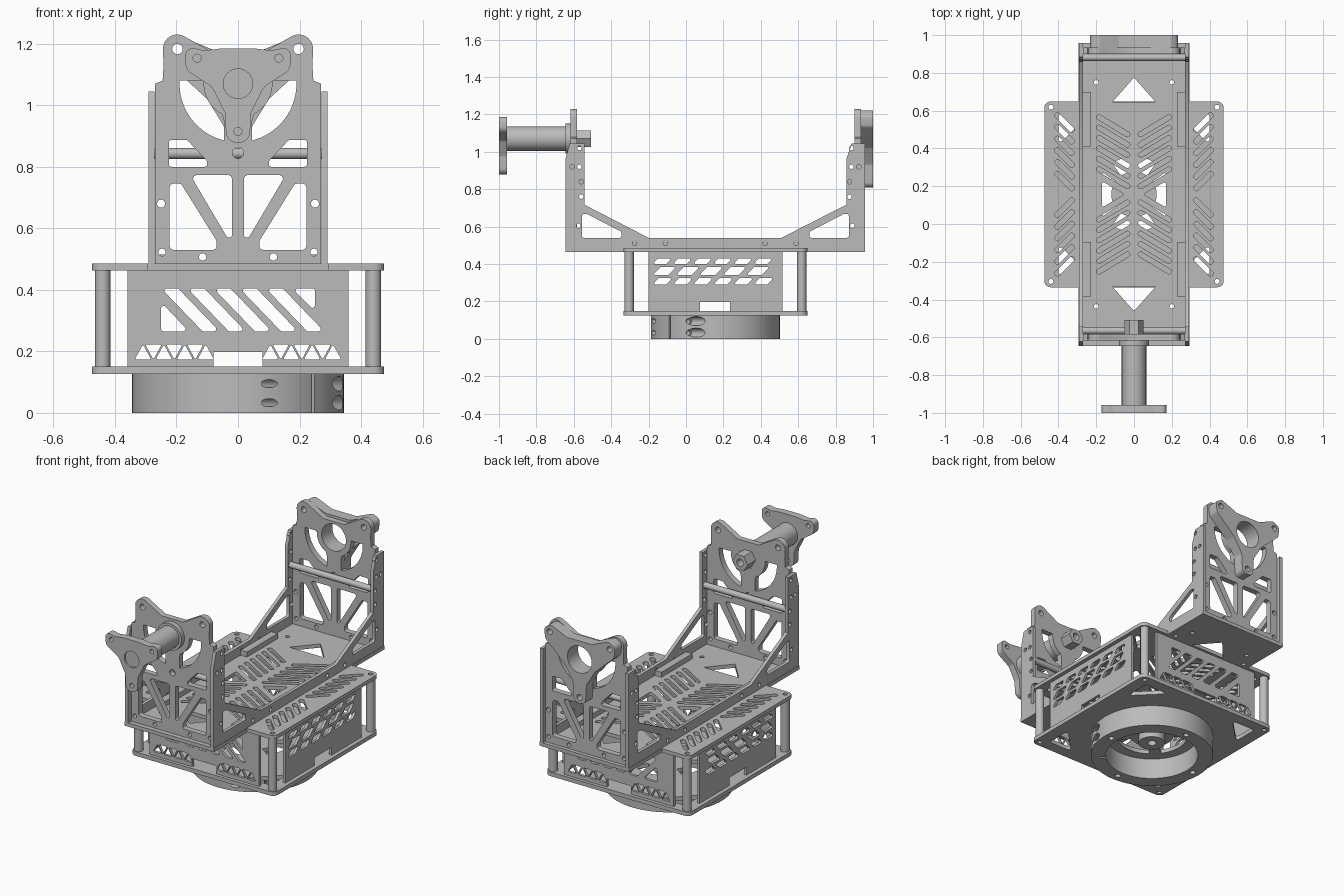
import bpy, bmesh
from math import sin, cos, tan, pi, radians
from mathutils import Vector, Matrix

cube = bpy.data.objects.get("Cube")
if cube:
    bpy.data.objects.remove(cube, do_unlink=True)

grey = bpy.data.materials.new("machined grey")
grey.use_nodes = True
grey.diffuse_color = (0.5, 0.5, 0.5, 1)
grey.node_tree.nodes["Principled BSDF"].inputs["Base Color"].default_value = (0.5, 0.5, 0.5, 1)

MID = 0.157   # y of the base centre
HUB = 1.07    # z of the tilt axis


# ---- 2D outline helpers ----
def arc(cx, cy, r, a0, a1, n=24):
    return [(cx + r * cos(radians(a0 + (a1 - a0) * i / n)),
             cy + r * sin(radians(a0 + (a1 - a0) * i / n))) for i in range(n + 1)]


def circle(cx, cy, r, n=24):
    return arc(cx, cy, r, 0, 360, n)[:-1]


def rounded(pts, r=0.012, n=5):
    out, pts = [], [Vector(p) for p in pts]
    for i, p in enumerate(pts):
        a, b = pts[i - 1] - p, pts[(i + 1) % len(pts)] - p
        ang = a.angle(b)
        if ang > 3.0:
            out.append(tuple(p))
            continue
        d = min(r / tan(ang / 2), a.length * 0.48, b.length * 0.48)
        s, e = p + a.normalized() * d, p + b.normalized() * d
        rr = d * tan(ang / 2)
        c = p + (a.normalized() + b.normalized()).normalized() * rr / sin(ang / 2)
        t = (s - c).angle_signed(e - c)
        for k in range(n + 1):
            out.append(tuple(c + Matrix.Rotation(-t * k / n, 2) @ (s - c)))
    return out


def slot(x0, y0, x1, y1, r):
    a, b = Vector((x0, y0)), Vector((x1, y1))
    d = (b - a).normalized() * r
    s = Vector((-d.y, d.x))
    return rounded([a - d + s, b + d + s, b + d - s, a - d - s], r * 0.98)


def box(x0, y0, x1, y1, r=0.0):
    pts = [(x0, y0), (x1, y0), (x1, y1), (x0, y1)]
    return rounded(pts, r) if r else pts


def mirror(shapes, c=0.0):
    return shapes + [[(2 * c - x, y) for x, y in s] for s in shapes]


def flip(shapes, c):
    return shapes + [[(x, 2 * c - y) for x, y in s] for s in shapes]


def half(pts):
    """Close a right-hand profile with its mirror image."""
    return pts + [(-x, y) for x, y in reversed(pts)]


FRAMES = {"xy": ((1, 0, 0), (0, 1, 0), (0, 0, 1)),
          "xz": ((1, 0, 0), (0, 0, 1), (0, 1, 0)),
          "yz": ((0, 1, 0), (0, 0, 1), (1, 0, 0))}


def sheet(name, plane, lo, hi, outer, holes=()):
    """Extrude an outline with holes between two offsets along the plane normal."""
    cu = bpy.data.curves.new(name, "CURVE")
    cu.dimensions, cu.fill_mode, cu.extrude = "2D", "BOTH", (hi - lo) / 2
    for pts in [outer, *holes]:
        sp = cu.splines.new("POLY")
        sp.points.add(len(pts) - 1)
        for q, p in zip(sp.points, pts):
            q.co = (p[0], p[1], 0, 1)
        sp.use_cyclic_u = True
    tmp = bpy.data.objects.new("helper", cu)
    bpy.context.collection.objects.link(tmp)
    me = bpy.data.meshes.new_from_object(tmp.evaluated_get(bpy.context.evaluated_depsgraph_get()))
    bpy.data.objects.remove(tmp, do_unlink=True)
    bpy.data.curves.remove(cu)
    u, v, w = (Vector(a) for a in FRAMES[plane])
    m = Matrix((u, v, w)).transposed().to_4x4()
    m.translation = w * (lo + hi) / 2
    me.transform(m)
    bm = bmesh.new()
    bm.from_mesh(me)
    bmesh.ops.remove_doubles(bm, verts=bm.verts, dist=1e-5)
    bmesh.ops.recalc_face_normals(bm, faces=bm.faces)
    bm.to_mesh(me)
    bm.free()
    me.name = name
    me.materials.clear()
    me.materials.append(grey)
    ob = bpy.data.objects.new(name, me)
    bpy.context.collection.objects.link(ob)
    bpy.ops.object.select_all(action="DESELECT")
    ob.select_set(True)
    bpy.context.view_layer.objects.active = ob
    bpy.ops.object.shade_smooth_by_angle(angle=radians(30))
    return ob


# ---- split clamp ring under the base ----
ring = sheet("clamp_ring", "xy", 0, 0.126,
             arc(0, MID, 0.345, -44, 314, 96) + arc(0, MID, 0.26, 314, -44, 96),
             [circle(0.3 * cos(a * pi / 2), MID + 0.3 * sin(a * pi / 2), 0.016) for a in range(4)])
for z in (0.033, 0.095):
    for name, r, t0, t1 in (("bore", 0.013, -0.4, 0.2), ("counterbore", 0.024, 0.1, 0.4)):
        c = Vector((0.215, MID - 0.215, z)) + Vector((1, 1, 0)).normalized() * (t0 + t1) / 2
        bpy.ops.mesh.primitive_cylinder_add(radius=r, depth=t1 - t0, location=c,
                                            rotation=(pi / 2, 0, -pi / 4))
        cut = bpy.context.object
        cut.name, cut.hide_render, cut.display_type = name, True, "WIRE"
        mod = ring.modifiers.new(name, "BOOLEAN")
        mod.operation, mod.solver, mod.object = "DIFFERENCE", "EXACT", cut
        bpy.context.view_layer.objects.active = ring
        bpy.ops.object.modifier_apply(modifier=mod.name)
        bpy.data.objects.remove(cut, do_unlink=True)

# ---- bottom plate with ring windows, and the hub below it ----
post_holes = flip(mirror([circle(0.44, 0.618, 0.013)]), MID)
windows = [arc(0, MID, 0.2, a, a + 70) + arc(0, MID, 0.12, a + 70, a) for a in (-35, 55, 145, 235)]
corners = flip(mirror([rounded([(0.4, 0.58), (0.4, 0.42), (0.24, 0.58)])]), MID)
sheet("bottom_plate", "xy", 0.126, 0.15, box(-0.475, -0.335, 0.475, 0.649, 0.035),
      post_holes + windows + corners)
sheet("centre_hub", "xy", 0.08, 0.126, circle(0, MID, 0.075, 40), [circle(0, MID, 0.025)])

# ---- corner posts ----
for x in (-0.44, 0.44):
    for y in (MID - 0.461, MID + 0.461):
        sheet("corner_post", "xy", 0.15, 0.463, circle(x, y, 0.025), [circle(x, y, 0.013)])

# ---- front and back box panels: diagonal slots over a triangle truss ----
stripes = [rounded([(t, 0.405), (t + 0.055, 0.405), (t + 0.19, 0.265), (t + 0.135, 0.265)], 0.008)
           for t in (-0.25 + 0.085 * i for i in range(5))]
stripes += [rounded([(-0.25, 0.265), (-0.16, 0.265), (-0.25, 0.36)], 0.008),
            rounded([(0.175, 0.405), (0.25, 0.405), (0.25, 0.33)], 0.008)]
truss = []
for i in range(7):
    x, s = 0.105 + 0.034 * i, 1 if i % 2 else -1
    truss.append(rounded([(x - 0.027, 0.198 + s * 0.025), (x + 0.027, 0.198 + s * 0.025),
                          (x, 0.198 - s * 0.025)], 0.004))
panel = [(-0.36, 0.15), (-0.08, 0.15), (-0.08, 0.198), (0.08, 0.198), (0.08, 0.15),
         (0.36, 0.15), (0.36, 0.463), (-0.36, 0.463)]
for name, y in (("front_panel", -0.308), ("back_panel", 0.622)):
    sheet(name, "xz", y - 0.008, y + 0.008, panel, stripes + mirror(truss))

# ---- side box panels: three rows of slanted windows ----
rows = []
for z0, z1, w, pitch in ((0.4, 0.43, 0.075, 0.108), (0.34, 0.385, 0.085, 0.125), (0.29, 0.325, 0.075, 0.108)):
    y = -0.18
    while y + w + (z1 - z0) < 0.5:
        d = z1 - z0
        rows.append(rounded([(y, z0), (y + w, z0), (y + w + d, z1), (y + d, z1)], 0.007))
        y += pitch
side = [(-0.2, 0.15), (0.075, 0.15), (0.075, 0.197), (0.235, 0.197), (0.235, 0.15),
        (0.515, 0.15), (0.515, 0.463), (-0.2, 0.463)]
for name, x in (("left_panel", 0.443), ("right_panel", -0.443)):
    sheet(name, "yz", x - 0.008, x + 0.008, side, rows)

# ---- cross-shaped deck with chevron slots ----
deck = half([(0.295, -0.645), (0.295, -0.335)]
            + [(0.475 - 0.035, -0.335)] + arc(0.44, -0.3, 0.035, -90, 0, 6)[1:]
            + arc(0.44, 0.614, 0.035, 0, 90, 6) + [(0.295, 0.649), (0.295, 0.957)])
slots = [slot(0.035, 0.2 + 0.055 * i, 0.185, 0.29 + 0.055 * i, 0.013) for i in range(6)]
slots += [slot(0.33, 0.19 + 0.062 * i, 0.405, 0.265 + 0.062 * i, 0.014) for i in range(6)]
slots += [circle(0.2, 0.75, 0.012), circle(0.25, 0.665, 0.012), circle(0.25, 0.5, 0.012)]
diamond = [rounded([(0.05, MID), (0.17, MID + 0.07), (0.17, MID - 0.07)], 0.008)]
ends = [rounded([(0, 0.775), (-0.115, 0.645), (0.115, 0.645)], 0.003)]
sheet("deck", "xy", 0.463, 0.485, deck,
      post_holes + flip(mirror(slots) + ends, MID) + mirror(diamond))
for x in (-0.27, 0.228):
    for y in (-0.385, 0.41):
        sheet("deck_rail", "xy", 0.485, 0.515, box(x, y, x + 0.042, y + 0.29))

# ---- cradle side cheeks ----
cheek = [(-0.645, 0.485), (0.957, 0.485), (0.957, 1.045), (0.885, 1.045), (0.857, 0.96),
         (0.857, 0.717), (0.51, 0.54), (-0.2, 0.54), (-0.543, 0.717), (-0.543, 1.045),
         (-0.622, 1.045), (-0.645, 0.96)]
gusset = [rounded([(-0.557, 0.54), (-0.345, 0.54), (-0.345, 0.572), (-0.53, 0.668), (-0.557, 0.668)])]
dots = [circle(y, z, 0.012, 16) for y, z in
        ((-0.56, 0.84), (-0.56, 0.76), (-0.575, 0.605), (-0.275, 0.51), (-0.11, 0.51),
         (-0.61, 0.92), (-0.57, 0.92), (-0.57, 1.02))]
for name, x in (("left_cheek", 0.281), ("right_cheek", -0.281)):
    sheet(name, "yz", x - 0.01, x + 0.01, cheek, mirror(gusset + dots, MID))

# ---- end walls with ears, crescents and triangular windows ----
wall = half([(0.27, 0.485), (0.27, 1.07), (0.245, 1.08), (0.242, 1.13)]
            + arc(0.197, 1.183, 0.047, 0, 115, 10) + [(0.07, 1.165)])
crescent = arc(0, HUB, 0.19, 3, -76, 20) + [(0.046, 0.95)] + arc(0, HUB, 0.112, -62, 5, 10)
openings = [crescent, circle(0.197, 1.183, 0.017),
            rounded([(0.225, 0.8), (0.1, 0.8), (0.1, 0.818), (0.165, 0.887), (0.225, 0.887)], 0.01),
            rounded([(0.222, 0.53), (0.222, 0.745), (0.185, 0.745), (0.07, 0.56), (0.07, 0.53)]),
            rounded([(0.155, 0.773), (0.02, 0.773), (0.02, 0.57), (0.035, 0.57)]),
            circle(0.115, 0.507, 0.012), circle(0.25, 0.68, 0.013), circle(0.247, 0.522, 0.012)]
for name, y, bore in (("front_wall", -0.617, 0.06), ("back_wall", 0.9, 0.08)):
    sheet(name, "xz", y, y + 0.035, wall,
          mirror(openings) + [circle(0, HUB, bore, 40), circle(0, 0.845, 0.018)])
for name, y in (("front_rod", -0.565), ("back_rod", 0.881)):
    sheet(name, "yz", -0.271, 0.271, circle(y, 0.843, 0.018))

# ---- front pivot: three-lobed flange, shaft and hex stub ----
lobes = half([(0.038, 0.878), (0.042, 0.975), (0.085, 1.06), (0.17, 1.115), (0.172, 1.192),
              (0.11, 1.178), (0.05, 1.185)])
sheet("front_flange", "xz", -1.0, -0.957, rounded(lobes, 0.036),
      [circle(x, z, 0.013) for x, z in ((0.133, 1.153), (-0.133, 1.153), (0, 0.915))]
      + [circle(0, HUB, 0.048, 40)])
sheet("pivot_shaft", "xz", -0.99, -0.583, circle(0, HUB, 0.065, 48))
sheet("shaft_collar", "xz", -0.645, -0.617, circle(0, HUB, 0.08, 48))
sheet("hex_stub", "xz", -0.583, -0.508, circle(0, HUB, 0.05, 6), [circle(0, HUB, 0.022)])

# ---- back pivot: large open three-lobed flange ----
big = half([(0.038, 0.81), (0.045, 0.93), (0.1, 1.02), (0.225, 1.135)]
           + [(0.235, 1.2), (0.19, 1.225), (0.08, 1.18)])
sheet("back_flange", "xz", 0.935, 1.0, rounded(big, 0.03),
      mirror([circle(0.197, 1.183, 0.017)]) + [circle(0, 0.845, 0.018), circle(0, HUB, 0.08, 40)])
